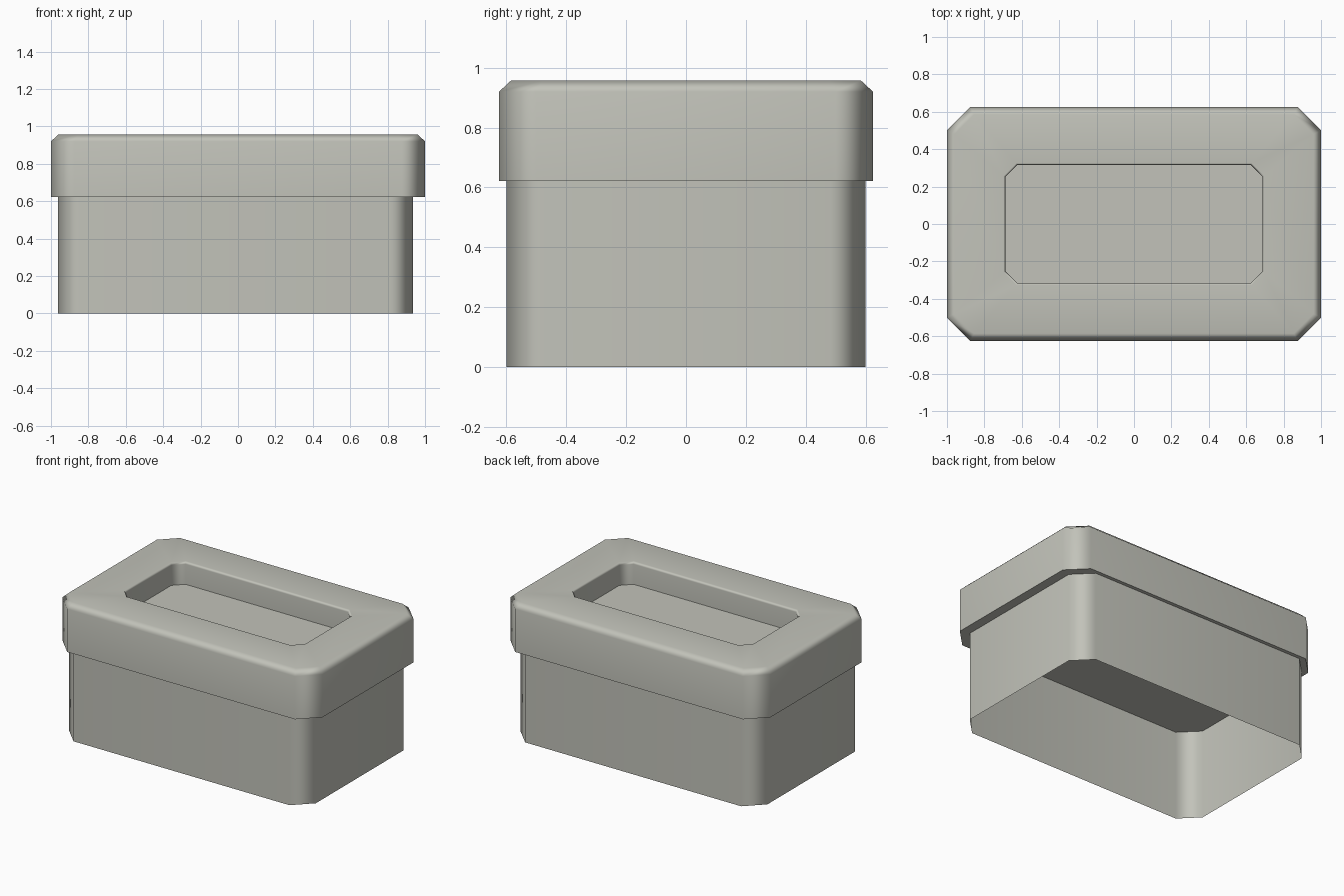
import bpy, bmesh, math

if "Cube" in bpy.data.objects:
    bpy.data.objects.remove(bpy.data.objects["Cube"])

grey = bpy.data.materials.new("warm grey")
grey.diffuse_color = (0.54, 0.545, 0.49, 1)
grey.use_nodes = True
grey.node_tree.nodes["Principled BSDF"].inputs["Base Color"].default_value = grey.diffuse_color


def ring(bm, hx, hy, c, z, cx=0.0):
    """Rectangle with cut corners, counter-clockwise seen from above."""
    pts = [(hx, -hy + c), (hx, hy - c), (hx - c, hy), (-hx + c, hy),
           (-hx, hy - c), (-hx, -hy + c), (-hx + c, -hy), (hx - c, -hy)]
    return [bm.verts.new((x + cx, y, z)) for x, y in pts]


def loft(name, sections, cap_start=False, cap_end=False):
    """Skin a stack of cut-corner rings, optionally closing the ends."""
    bm = bmesh.new()
    rings = [ring(bm, *s) for s in sections]
    for a, b in zip(rings, rings[1:]):
        for i in range(8):
            j = (i + 1) % 8
            bm.faces.new((a[i], a[j], b[j], b[i]))
    if cap_start:
        bm.faces.new(rings[0][::-1])
    if cap_end:
        bm.faces.new(rings[-1])
    mesh = bpy.data.meshes.new(name)
    bm.to_mesh(mesh)
    bm.free()
    mesh.materials.append(grey)
    ob = bpy.data.objects.new(name, mesh)
    bpy.context.collection.objects.link(ob)
    bpy.ops.object.select_all(action='DESELECT')
    ob.select_set(True)
    bpy.context.view_layer.objects.active = ob
    bpy.ops.object.shade_smooth_by_angle(angle=math.radians(60))
    # Large faces stay flat, only the corner cuts shade softly
    wn = ob.modifiers.new("soft corners", 'WEIGHTED_NORMAL')
    wn.keep_sharp = True
    return ob


# Body: thin open-bottomed sleeve, slightly off centre under the lid
loft("body", [(0.949, 0.6, 0.119, 0.0, -0.014),
              (0.949, 0.6, 0.119, 0.622, -0.014)])

# Lid: closed slab with a bevelled top rim and a sunken panel
loft("lid", [(1.0, 0.625, 0.125, 0.622),
             (1.0, 0.625, 0.125, 0.92),
             (0.96, 0.585, 0.105, 0.957),
             (0.697, 0.325, 0.068, 0.957),
             (0.688, 0.315, 0.064, 0.94),
             (0.688, 0.315, 0.064, 0.80)], cap_start=True, cap_end=True)
